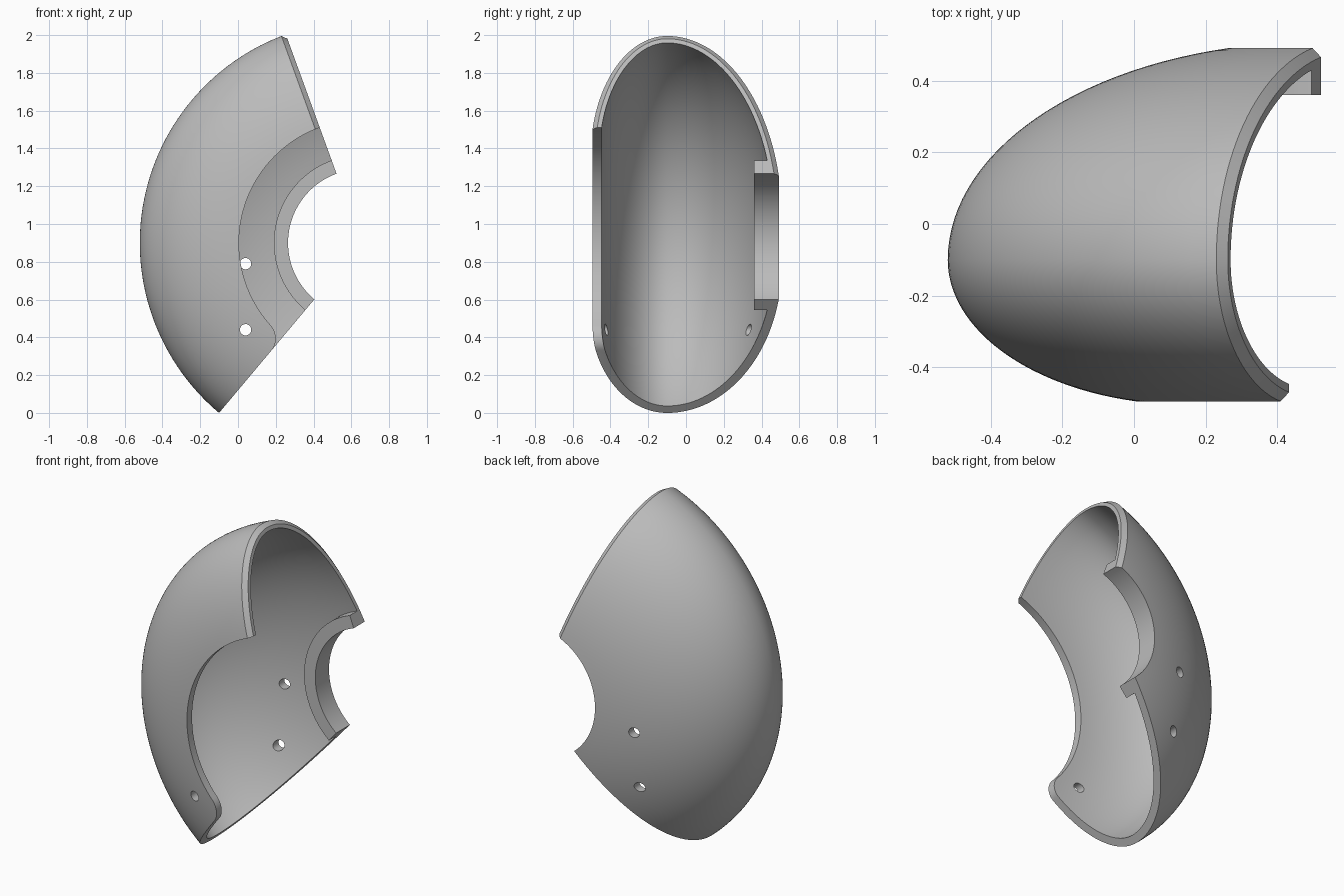
import bpy, bmesh
from math import acos, cos, sin, pi, radians, sqrt, degrees

if "Cube" in bpy.data.objects:
    bpy.data.objects.remove(bpy.data.objects["Cube"])

# Revolve axis runs along y through this x, z
AXIS_X, AXIS_Z = 0.655, 0.9
RADIUS, WALL, CHAMFER = 1.175, 0.048, 0.025
APEX_Y = -0.1
HOLE_R, LIP_R, FRONT_R, FILLET = 0.39, 0.465, 0.65, 0.09
START, END = 110, 230
# Half profiles: side, ellipse centre radius, half depth
FRONT = (-1, 0.5, 0.405)
BACK = (1, 0.15, 0.608)

grey = bpy.data.materials.new("plain grey")
grey.use_nodes = True
colour = (0.5, 0.5, 0.5, 1)
grey.diffuse_color = colour
grey.node_tree.nodes["Principled BSDF"].inputs["Base Color"].default_value = colour


def arc(half, end_r, offset, count=28):
    """Points (y, r) from the apex down to end_r, offset inwards."""
    side, centre, depth = half
    height = RADIUS - centre

    def point(t):
        ny, nr = sin(t) / depth, cos(t) / height
        length = sqrt(ny * ny + nr * nr)
        return (APEX_Y + side * (depth * sin(t) - offset * ny / length),
                centre + height * cos(t) - offset * nr / length)

    low, high = 0, pi / 2 + 0.3
    for _ in range(40):
        mid = (low + high) / 2
        if point(mid)[1] > end_r:
            low = mid
        else:
            high = mid
    return [point(low * i / count) for i in range(count + 1)]


def skin(front_r, back_r, offset):
    return arc(FRONT, front_r, offset)[::-1] + arc(BACK, back_r, offset)[1:]


def front_edge(angle):
    """Radius of the front opening, rounded outwards at the lower end."""
    s = FRONT_R * radians(END - angle)
    if s >= FILLET:
        return FRONT_R
    return FRONT_R + FILLET - sqrt(FILLET ** 2 - (FILLET - s) ** 2)


# Ring angles, closer together in the rounded corner
fillet_deg = degrees(FILLET / FRONT_R)
steps = 52
first = START + 5
angles = [first + (END - fillet_deg - first) * i / steps for i in range(steps + 1)]
angles += [END - fillet_deg * (1 - sin(i * pi / 24)) for i in range(1, 13)]

bm = bmesh.new()


def ring(angle, offset=0, shift=0):
    edge = front_edge(angle)
    outer = skin(edge, HOLE_R, offset)
    inner = skin(edge, LIP_R, WALL)[::-1]
    lip = [(0.36, HOLE_R), (0.36, LIP_R)]
    verts = []
    for k, (y, r) in enumerate(outer + lip + inner):
        a = radians(angle) + (shift / r if k < len(outer) else radians(1) * (shift > 0))
        verts.append(bm.verts.new((AXIS_X + r * cos(a), y, AXIS_Z + r * sin(a))))
    return verts


# Chamfered upper end, then the swept shell
rings = [ring(START, CHAMFER), ring(START, 0, CHAMFER)] + [ring(a) for a in angles]
for a, b in zip(rings, rings[1:]):
    for i in range(len(a)):
        j = (i + 1) % len(a)
        bm.faces.new((a[i], a[j], b[j], b[i]))
bm.faces.new(rings[0])
bm.faces.new(rings[-1][::-1])
bmesh.ops.recalc_face_normals(bm, faces=bm.faces[:])
mesh = bpy.data.meshes.new("curved_shell")
bm.to_mesh(mesh)
bm.free()
shell = bpy.data.objects.new("curved_shell", mesh)
bpy.context.collection.objects.link(shell)
mesh.materials.append(grey)

# Screw holes: the upper one in the back wall, the lower through both walls
for z, y0 in ((0.79, 0), (0.44, -0.7)):
    bpy.ops.mesh.primitive_cylinder_add(vertices=32, radius=0.03, depth=0.7 - y0,
                                        location=(0.04, (0.7 + y0) / 2, z),
                                        rotation=(pi / 2, 0, 0))
    cutter = bpy.context.object
    cutter.name = "hole_cutter"
    cutter.hide_render = True
    cutter.data.materials.append(grey)
    bpy.ops.object.select_all(action="DESELECT")
    shell.select_set(True)
    bpy.context.view_layer.objects.active = shell
    cut = shell.modifiers.new("hole", "BOOLEAN")
    cut.operation, cut.solver, cut.object = "DIFFERENCE", "EXACT", cutter
    bpy.ops.object.modifier_apply(modifier=cut.name)
    bpy.data.objects.remove(cutter)

bpy.ops.object.shade_smooth_by_angle(angle=radians(30))
